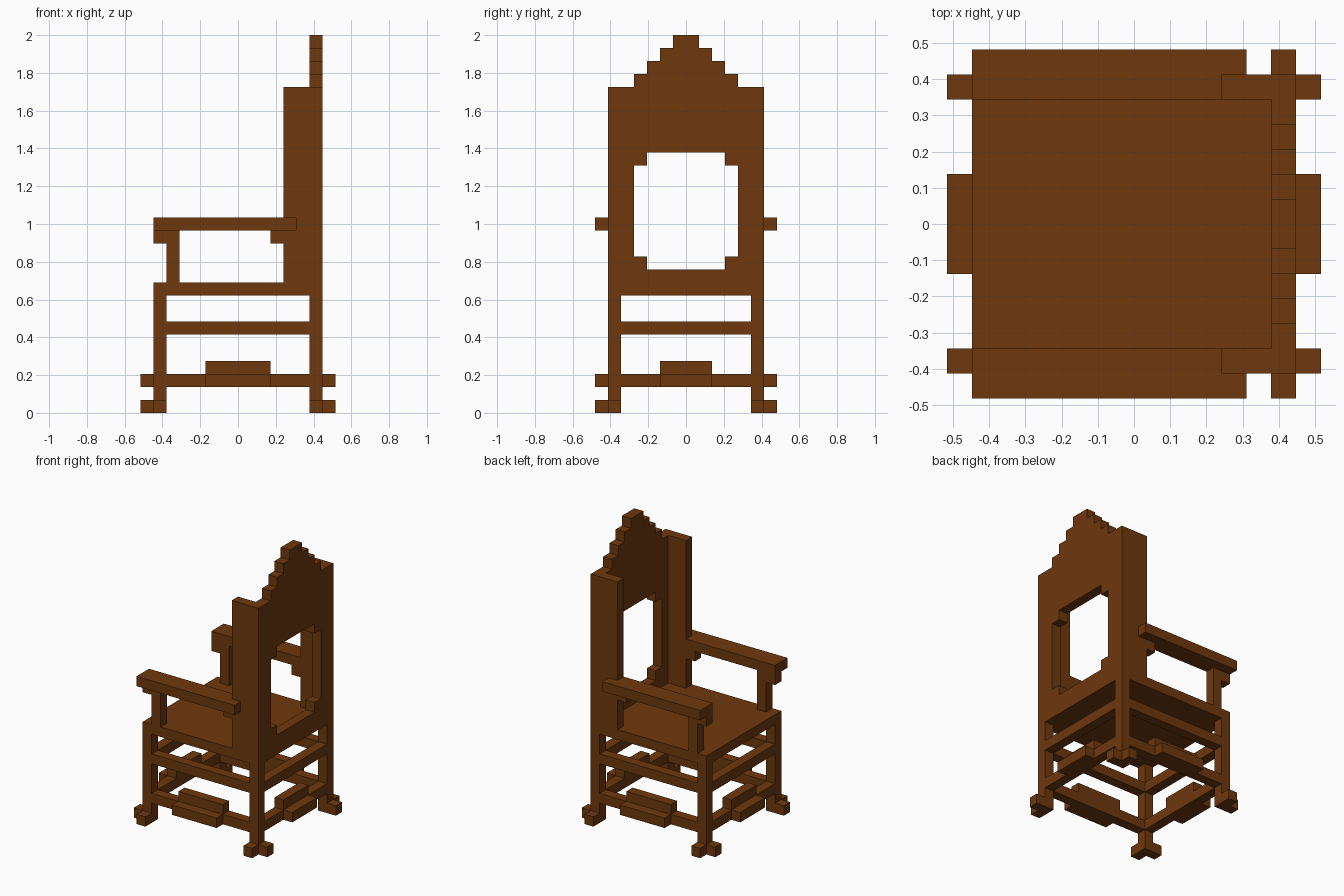
import bpy, bmesh
from mathutils import Vector

cube = bpy.data.objects.get("Cube")
if cube:
    bpy.data.objects.remove(cube, do_unlink=True)

U = 2 / 29  # one block of the grid

wood = bpy.data.materials.new("brown wood")
wood.use_nodes = True
COLOR = (0.156, 0.040, 0.004, 1)
wood.diffuse_color = COLOR
wood.node_tree.nodes["Principled BSDF"].inputs["Base Color"].default_value = COLOR


def prism(name, profile, axis, lo, hi, mirror=""):
    """Extrude a 2D profile along an axis from lo to hi, in block units."""
    def place(p, d):
        c = list(p)
        c.insert("xyz".index(axis), d)
        return Vector(c) * U

    bm = bmesh.new()
    face = bm.faces.new([bm.verts.new(place(p, lo)) for p in profile])
    ext = bmesh.ops.extrude_face_region(bm, geom=[face])
    moved = [g for g in ext["geom"] if isinstance(g, bmesh.types.BMVert)]
    bmesh.ops.translate(bm, verts=moved, vec=place((0, 0), hi - lo))
    bmesh.ops.recalc_face_normals(bm, faces=bm.faces)
    # Open the mirror seam so that the halves join cleanly
    for m in mirror:
        i = "xyz".index(m)
        seam = [f for f in bm.faces if all(abs(v.co[i]) < 1e-6 for v in f.verts)]
        if seam:
            bmesh.ops.delete(bm, geom=seam, context="FACES")
    mesh = bpy.data.meshes.new(name)
    bm.to_mesh(mesh)
    bm.free()
    mesh.materials.append(wood)
    ob = bpy.data.objects.new(name, mesh)
    bpy.context.collection.objects.link(ob)
    if mirror:
        mod = ob.modifiers.new("Mirror", "MIRROR")
        mod.use_axis = ["x" in mirror, "y" in mirror, False]
    return ob


def box(name, x, y, z, mirror=""):
    rect = [(x[0], y[0]), (x[1], y[0]), (x[1], y[1]), (x[0], y[1])]
    return prism(name, rect, "z", z[0], z[1], mirror)


# Seat
box("seat", (-6.5, 6.5), (-6, 6), (9, 10))

# Legs and the two toes of each foot
box("legs", (5.5, 6.5), (5, 6), (0, 9), "xy")
box("end_toes", (6.5, 7.5), (5, 6), (0, 1), "xy")
box("side_toes", (5.5, 6.5), (6, 7), (0, 1), "xy")

# Stretchers on all four sides, at two heights
for label, z in (("lower", 2), ("upper", 6)):
    box(label + "_side_stretchers", (-5.5, 5.5), (5, 6), (z, z + 1), "y")
    box(label + "_end_stretchers", (5.5, 6.5), (-5, 5), (z, z + 1), "x")

# Stepped ornaments at the middle of the lower stretchers
box("side_ornament_caps", (-2.5, 2.5), (5, 6), (3, 4), "y")
box("side_ornament_ledges", (-2.5, 2.5), (6, 7), (2, 3), "y")
box("end_ornament_caps", (5.5, 6.5), (-2, 2), (3, 4), "x")
box("end_ornament_ledges", (6.5, 7.5), (-2, 2), (2, 3), "x")

# Tall winged posts either side of the backrest
box("back_posts", (3.5, 6.5), (5, 6), (10, 25), "y")

# Backrest: half profile (y, z) with stepped crest and notched opening
half_back = [(0, 10), (5, 10), (5, 25), (4, 25), (4, 26), (3, 26), (3, 27),
             (2, 27), (2, 28), (1, 28), (1, 29), (0, 29), (0, 20), (3, 20),
             (3, 19), (4, 19), (4, 12), (3, 12), (3, 11), (0, 11)]
prism("backrest", half_back, "x", 5.5, 6.5, "y")

# Armrests lap around the outside of the back posts
arm = [(-6.5, 5), (3.5, 5), (3.5, 6), (4.5, 6), (4.5, 7), (-6.5, 7)]
prism("armrests", arm, "z", 14, 15, "y")

# Arm supports with a forward bracket, and rear brackets
support = [(-5.5, 10), (-4.5, 10), (-4.5, 14), (-6.5, 14), (-6.5, 13), (-5.5, 13)]
prism("arm_supports", support, "y", 5, 6, "y")
box("rear_arm_brackets", (2.5, 3.5), (5, 6), (13, 14), "y")
